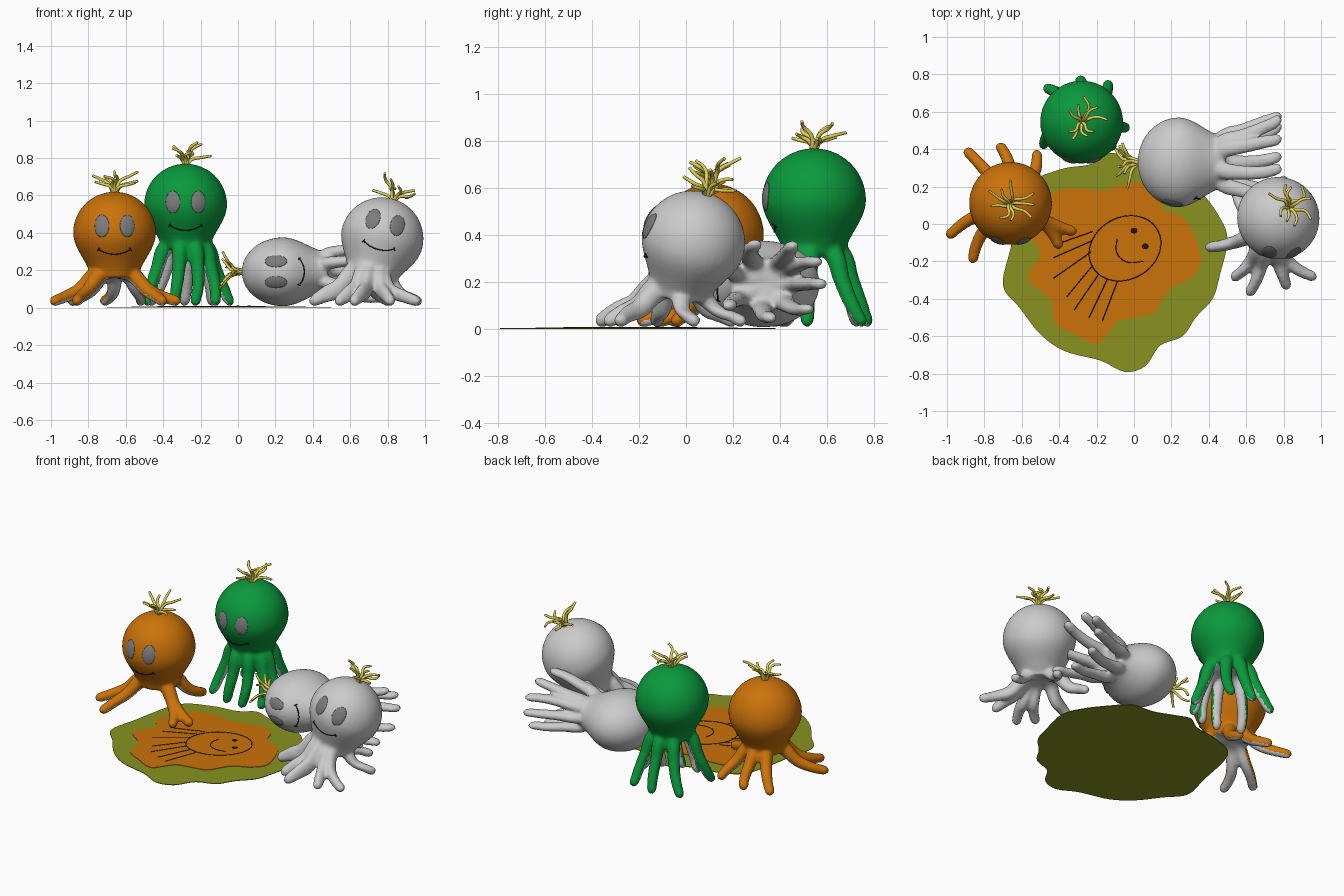
import bpy, bmesh, math, random
from mathutils import Matrix, Vector

if "Cube" in bpy.data.objects:
    bpy.data.objects.remove(bpy.data.objects["Cube"])

random.seed(4)
TAU = 2 * math.pi


def material(name, rgb):
    m = bpy.data.materials.new(name)
    m.diffuse_color = (*rgb, 1)
    m.use_nodes = True
    m.node_tree.nodes["Principled BSDF"].inputs["Base Color"].default_value = m.diffuse_color
    return m


ORANGE = material("orange", (0.6, 0.17, 0.003))
GREEN = material("green", (0.003, 0.32, 0.045))
OLIVE = material("olive", (0.25, 0.29, 0.014))
YELLOW = material("straw_yellow", (0.78, 0.66, 0.09))
EYE = material("eye_grey", (0.2, 0.2, 0.2))
BLACK = material("black", (0.01, 0.01, 0.01))
GREY = material("plain_grey", (0.8, 0.8, 0.8))


def add(name, mesh, mat=None, smooth=True):
    ob = bpy.data.objects.new(name, mesh)
    bpy.context.collection.objects.link(ob)
    if mat:
        mesh.materials.append(mat)
    if smooth:
        mesh.shade_smooth()
    return ob


def evaluated(ob):
    """Mesh with modifiers applied; the source object is removed."""
    dg = bpy.context.evaluated_depsgraph_get()
    me = bpy.data.meshes.new_from_object(ob.evaluated_get(dg))
    bpy.data.objects.remove(ob)
    return me


def tubes(paths, depth, sides=2, res=5):
    """Mesh of smooth tubes; each path is a list of (point, radius factor)."""
    cu = bpy.data.curves.new("path", 'CURVE')
    cu.dimensions = '3D'
    cu.bevel_depth, cu.bevel_resolution = depth, sides
    cu.resolution_u, cu.use_fill_caps = res, True
    for path in paths:
        sp = cu.splines.new('BEZIER')
        sp.bezier_points.add(len(path) - 1)
        for bp, (co, r) in zip(sp.bezier_points, path):
            bp.co, bp.radius = co, r
            bp.handle_left_type = bp.handle_right_type = 'AUTO'
    ob = bpy.data.objects.new("path", cu)
    bpy.context.collection.objects.link(ob)
    return evaluated(ob)


def head_radius(t):
    """Head radius at distance t below the crown."""
    if t < 0.22:
        return 0.222 * math.sqrt(max(0, 1 - ((0.22 - t) / 0.22) ** 2))
    return 0.125 + 0.097 * (0.5 + 0.5 * math.cos(math.pi * (t - 0.22) / 0.26))


def octopus(name, mat, H, legs, place, drop=0.0):
    """legs: (angle, reach) pairs; H: crown height; place: local to world; drop: face lowering."""
    def put(part, me, m=None):
        for v in me.vertices:
            v.co = place(v.co.copy())
        add(f"{name}_{part}", me, m)

    # body: lathed head plus tapered legs, fused
    bm = bmesh.new()
    n = 40
    ts = [0.22 - 0.22 * math.cos(i * math.pi / 24) for i in range(1, 13)]
    ts += [0.22 + 0.024 * i for i in range(1, 11)]
    rings = [[bm.verts.new((head_radius(t) * math.cos(TAU * k / n),
                            head_radius(t) * math.sin(TAU * k / n), H - t))
              for k in range(n)] for t in ts]
    for a, b in zip(rings, rings[1:]):
        for k in range(n):
            bm.faces.new((a[k], b[k], b[(k + 1) % n], a[(k + 1) % n]))
    top = bm.verts.new((0, 0, H))
    for k in range(n):
        bm.faces.new((top, rings[0][k], rings[0][(k + 1) % n]))
    bm.faces.new(rings[-1][::-1])
    zn = H - 0.44
    tall = zn > 0.25
    paths = []
    for deg, reach in legs:
        a, curl = math.radians(deg), random.uniform(-0.25, 0.25)
        d = reach - 0.12
        prof = [(0.03, zn + 0.02, 1.2, 0.5), (0.105, zn, 1.2, 1),
                (0.12 + d * 0.3, zn * (0.62 if tall else 0.55), 0.98, 1),
                (0.12 + d * 0.62, zn * 0.3 if tall else 0.06, 0.88, 0.6),
                (reach - 0.02, 0.035, 0.8, 0.1), (reach, 0.03, 0.4, 0)]
        paths.append([(Vector((r * math.cos(a + c * curl), r * math.sin(a + c * curl), z)), w)
                      for r, z, w, c in prof])
    bm.from_mesh(tubes(paths, 0.037, 4))
    me = bpy.data.meshes.new(name)
    bm.to_mesh(me)
    ob = add(name, me)
    rm = ob.modifiers.new("fuse", 'REMESH')
    rm.mode, rm.voxel_size = 'VOXEL', 0.011
    sm = ob.modifiers.new("soften", 'SMOOTH')
    sm.factor, sm.iterations = 0.5, 6
    me = evaluated(ob)
    # coloured outside, plain grey on the inner side of the legs
    if mat:
        me.materials.clear()
        me.materials.append(mat)
        me.materials.append(GREY)
        for p in me.polygons:
            c, v = p.center, p.normal
            r = Vector((c.x, c.y, 0)).normalized()
            if c.z < zn + 0.05 and v.dot(r) * 0.7 + v.z * 0.7 < -0.35:
                p.material_index = 1
    put("body", me)

    def on_face(u, z, off):
        r = head_radius(H - z)
        a = -math.pi / 2 + u / r
        return Vector(((r + off) * math.cos(a), (r + off) * math.sin(a), z))

    # eyes: ovals wrapped on the head
    for side, s in (("left", -1), ("right", 1)):
        bm = bmesh.new()
        bmesh.ops.create_uvsphere(bm, u_segments=24, v_segments=12, radius=1)
        for v in bm.verts:
            x, y, z = v.co
            v.co = on_face(s * 0.07 + x * 0.041, H - 0.183 - drop + y * 0.06, z * 0.006)
        me = bpy.data.meshes.new("eye")
        bm.to_mesh(me)
        put(side + "_eye", me, EYE)

    # mouth with small end ticks
    zm = H - 0.335 - drop
    arc = [(i / 6 * 0.088, zm + 0.027 * (i / 6) ** 2) for i in range(-6, 7)]
    strokes = [arc] + [[(s * 0.094, zm + 0.02), (s * 0.083, zm + 0.034)] for s in (-1, 1)]
    put("mouth", tubes([[(on_face(u, z, 0.001), 1) for u, z in st] for st in strokes], 0.003), BLACK)

    # straw hair
    paths = []
    for k in range(9):
        a = TAU * k / 9 + random.uniform(-0.3, 0.3)
        reach, rise = random.uniform(0.08, 0.14), random.uniform(0.04, 0.12)
        path = []
        for f, g, w in ((0.08, -0.08, 1), (0.25, 0.5, 1), (0.65, 0.8, 0.9), (1, 1, 0.75)):
            b = a + random.uniform(-0.3, 0.3)
            path.append((Vector((reach * f * math.cos(b), reach * f * math.sin(b),
                                 H + rise * g)), w))
        paths.append(path)
    put("hair", tubes(paths, 0.009), YELLOW)


def lean(p):
    """Tilt the head back and to the side while the feet stay on the ground."""
    c = Vector((0, 0, 0.37))
    q = Matrix.Rotation(math.radians(22), 3, Vector((-1, 1, 0))) @ (p - c) + c
    w = min(1, max(0, (p.z - 0.04) / 0.16))
    w = w * w * (3 - 2 * w)
    return q * w + (p + Vector((-0.058, -0.058, 0))) * (1 - w) + Vector((0.77, 0.03, 0))


octopus("orange_octopus", ORANGE, 0.62,
        [(208, .385), (237, .38), (130, .38), (101, .33), (63, .32), (336, .385), (318, .36)],
        lambda p: p + Vector((-0.66, 0.11, 0)))
octopus("green_octopus", GREEN, 0.77,
        [(136, .28), (92, .25), (56, .27), (353, .26), (212, .26), (250, .21), (285, .21), (320, .23)],
        lambda p: p + Vector((-0.28, 0.545, 0)), drop=0.022)
octopus("leaning_octopus", None, 0.59,
        [(197, .345), (235, .33), (254, .37), (289, .34), (315, .37), (15, .28), (70, .3), (125, .3)],
        lean)
octopus("lying_octopus", None, 0.78,
        [(62, .26), (90, .25), (125, .24), (352, .23), (308, .25), (230, .2), (170, .2), (30, .25)],
        lambda p: Vector((0.80 - p.z, 0.33 + 1.08 * p.y, 0.192 + 0.83 * p.x)))


# ground mat: two wavy patches
def patch(name, outline, z0, z1, mat):
    n, pts = len(outline), []
    for i in range(n):
        p = [Vector(outline[(i + k) % n]) for k in (-1, 0, 1, 2)]
        for j in range(5):
            t = j / 5
            pts.append(0.5 * (2 * p[1] + (p[2] - p[0]) * t
                              + (2 * p[0] - 5 * p[1] + 4 * p[2] - p[3]) * t * t
                              + (3 * p[1] - p[0] - 3 * p[2] + p[3]) * t ** 3))
    bm = bmesh.new()
    f = bm.faces.new([bm.verts.new((q.x, q.y, z0)) for q in pts])
    ext = bmesh.ops.extrude_face_region(bm, geom=[f])
    for v in ext["geom"]:
        if isinstance(v, bmesh.types.BMVert):
            v.co.z = z1
    bmesh.ops.recalc_face_normals(bm, faces=bm.faces)
    me = bpy.data.meshes.new(name)
    bm.to_mesh(me)
    add(name, me, mat, smooth=False)


patch("mat_border", [
    (-.70, -.33), (-.66, -.13), (-.58, .19), (-.4, .29), (-.23, .32), (-.13, .38), (-.03, .35),
    (.1, .3), (.25, .28), (.36, .17), (.45, .05), (.5, -.08), (.46, -.27), (.42, -.4), (.33, -.5),
    (.26, -.6), (.14, -.65), (.06, -.76), (-.05, -.79), (-.18, -.73), (-.37, -.68), (-.5, -.59),
    (-.61, -.45)], 0, 0.004, OLIVE)
patch("mat_centre", [
    (-.44, .16), (-.32, .19), (-.16, .18), (-.02, .22), (.11, .19), (.16, .08), (.27, .03),
    (.33, -.08), (.36, -.21), (.3, -.29), (.19, -.35), (.11, -.47), (0, -.5), (-.1, -.53),
    (-.19, -.64), (-.32, -.59), (-.42, -.53), (-.45, -.4), (-.57, -.29), (-.5, -.16),
    (-.56, -.05), (-.48, .05)], 0.001, 0.007, ORANGE)

# drawn face and legs on the mat
ZL = 0.007
tilt = Matrix.Rotation(math.radians(30), 2)
oval = [tilt @ Vector((0.2 * math.cos(TAU * i / 24), 0.165 * math.sin(TAU * i / 24)))
        for i in range(25)]
strokes = [[(q.x - 0.048, q.y - 0.13) for q in oval],
           [(-.09, -.08), (-.095, -.14), (-.075, -.18), (-.03, -.205), (.05, -.2)],
           [(-.22, -.04), (-.42, -.11)], [(-.225, -.09), (-.43, -.18)],
           [(-.23, -.15), (-.43, -.29)], [(-.22, -.22), (-.36, -.39)],
           [(-.19, -.27), (-.32, -.46)], [(-.14, -.29), (-.24, -.5)],
           [(-.09, -.31), (-.17, -.52)]]
add("mat_drawing", tubes([[((x, y, ZL), 1) for x, y in st] for st in strokes], 0.0025), BLACK)
for i, (x, y) in enumerate(((0, -.035), (.06, -.12))):
    bm = bmesh.new()
    bmesh.ops.create_uvsphere(bm, u_segments=16, v_segments=8, radius=1)
    for v in bm.verts:
        v.co = (x + v.co.x * .017, y + v.co.y * .015, ZL + v.co.z * .004)
    me = bpy.data.meshes.new("dot")
    bm.to_mesh(me)
    add(f"drawn_eye_{i + 1}", me, BLACK)
